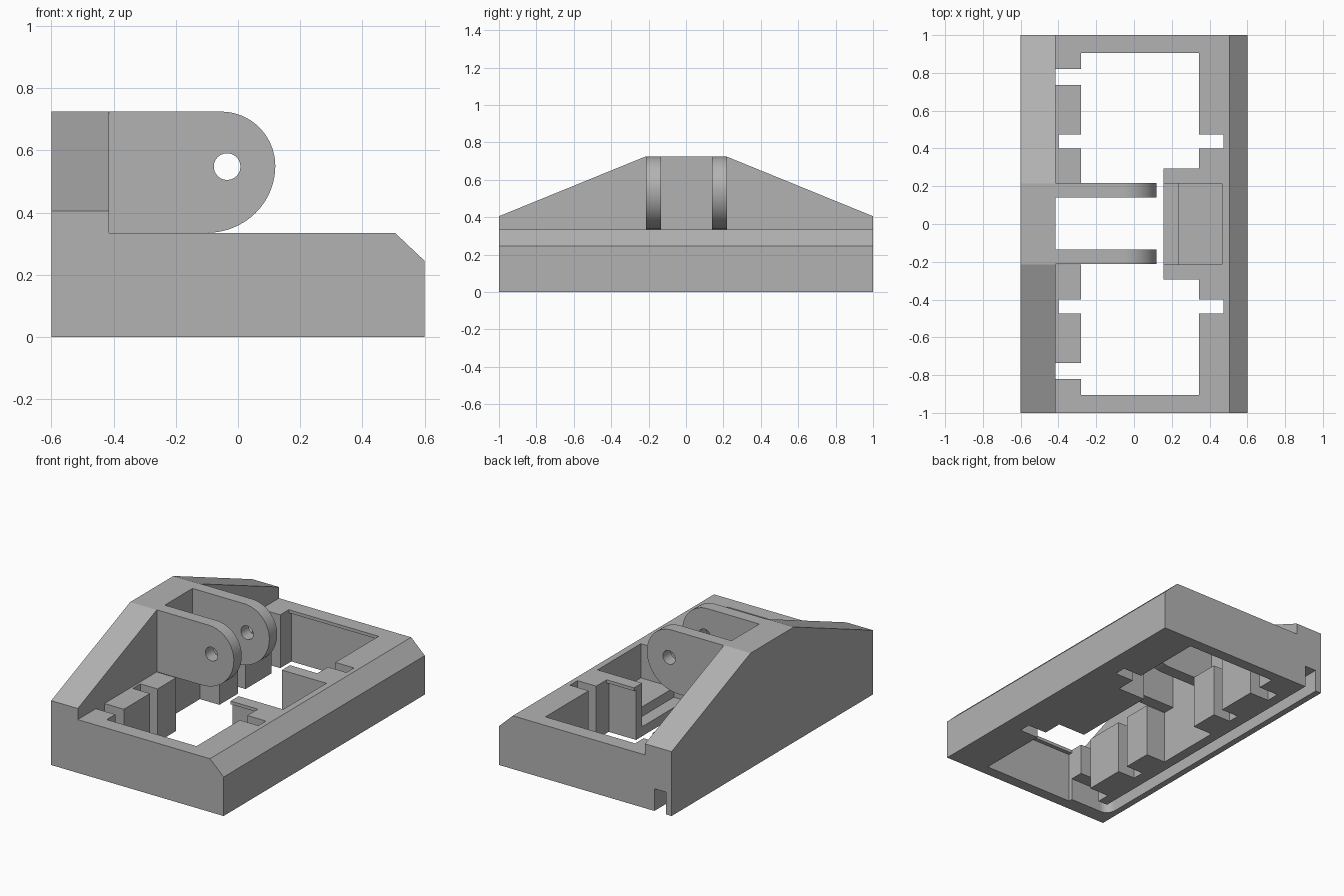
import bpy, bmesh, math
from mathutils import Vector

if "Cube" in bpy.data.objects:
    bpy.data.objects.remove(bpy.data.objects["Cube"], do_unlink=True)

grey = bpy.data.materials.new("plain grey")
grey.use_nodes = True
grey.diffuse_color = (0.45, 0.45, 0.45, 1)
grey.node_tree.nodes["Principled BSDF"].inputs["Base Color"].default_value = grey.diffuse_color


def prism(name, profile, axis, lo, hi):
    """Extrude a 2D profile along an axis; the profile uses the other two axes in order."""
    def place(p, t):
        c = list(p)
        c.insert("xyz".index(axis), t)
        return Vector(c)
    bm = bmesh.new()
    face = bm.faces.new([bm.verts.new(place(p, lo)) for p in profile])
    new = bmesh.ops.extrude_face_region(bm, geom=[face])["geom"]
    shift = place((0, 0), hi - lo)
    bmesh.ops.translate(bm, vec=shift, verts=[v for v in new if isinstance(v, bmesh.types.BMVert)])
    bmesh.ops.recalc_face_normals(bm, faces=bm.faces)
    mesh = bpy.data.meshes.new(name)
    bm.to_mesh(mesh)
    bm.free()
    mesh.materials.append(grey)
    obj = bpy.data.objects.new(name, mesh)
    bpy.context.collection.objects.link(obj)
    return obj


def box(x0, x1, y0, y1, z0=-0.1, z1=1):
    return prism("cutter", [(x0, y0), (x1, y0), (x1, y1), (x0, y1)], "z", z0, z1)


def arc(cx, cy, rx, ry, start, end, steps):
    angles = [math.radians(start + (end - start) * i / steps) for i in range(steps + 1)]
    return [(cx + rx * math.cos(a), cy + ry * math.sin(a)) for a in angles]


def activate(obj):
    bpy.ops.object.select_all(action="DESELECT")
    obj.select_set(True)
    bpy.context.view_layer.objects.active = obj


def cut(obj, cutter):
    cutter.hide_render = True
    mod = obj.modifiers.new("cut", "BOOLEAN")
    mod.operation, mod.solver, mod.object = "DIFFERENCE", "EXACT", cutter
    activate(obj)
    bpy.ops.object.modifier_apply(modifier=mod.name)
    bpy.data.objects.remove(cutter, do_unlink=True)


# Frame with chamfered edge and raised back wall
TOP, WALL, PEAK, GAP = 0.335, -0.415, 0.725, 0.215
frame = prism("frame", [(-0.6, 0), (0.6, 0), (0.6, 0.245), (0.505, TOP),
                        (WALL, TOP), (WALL, PEAK), (-0.6, PEAK)], "y", -1, 1)

for s in (-1, 1):
    # Sloping shoulder of the back wall
    slope = (PEAK - 0.405) / (1 - GAP)
    cut(frame, prism("cutter", [(s * GAP, PEAK), (s * 1.1, 0.405 - 0.1 * slope),
                                (s * 1.1, 0.9), (s * GAP, 0.9)], "x", -0.7, -0.3))
    # Square socket, its undercut lip, and the notches beside it
    for x0, x1, y0, y1, z1 in ((-0.28, 0.345, 0.295, 0.905, 1),
                               (-0.28, 0.345, 0.275, 0.93, 0.315),
                               (WALL, -0.27, 0.735, 0.82, 1),
                               (-0.4, 0.475, 0.4, 0.475, 1)):
        cut(frame, box(x0, x1, min(s * y0, s * y1), max(s * y0, s * y1), z1=z1))

# Central opening, hinge gap and stepped pocket
cut(frame, box(-0.28, 0.155, -0.31, 0.31))
cut(frame, box(WALL, -0.27, -GAP, GAP, z1=0.9))
cut(frame, box(0.14, 0.465, -GAP, GAP, z0=0.12))
cut(frame, box(0.14, 0.235, -GAP, GAP, z0=0.06))

# Cable groove in the underside, with a rounded corner
groove = [(-0.25, -0.905)] + arc(-0.5, -0.845, 0.06, 0.06, 270, 180, 8)
groove += [(-0.56, 1.1), (-0.48, 1.1), (-0.48, -0.82), (-0.25, -0.82)]
cut(frame, prism("cutter", groove, "z", -0.1, 0.14))

# Two rounded hinge ears with pin holes
ear_profile = [(WALL, TOP)] + arc(-0.1, 0.55, 0.22, 0.55 - TOP, -90, 0, 16)
ear_profile += arc(-0.055, 0.55, 0.175, 0.175, 0, 90, 16)[1:] + [(WALL, PEAK)]
for name, y in (("front_ear", -0.213), ("back_ear", 0.14)):
    ear = prism(name, ear_profile, "y", y, y + 0.078)
    cut(ear, prism("cutter", arc(-0.035, 0.548, 0.043, 0.043, 0, 345, 23), "y", y - 0.1, y + 0.2))
    activate(ear)
    bpy.ops.object.shade_smooth_by_angle(angle=math.radians(30))
